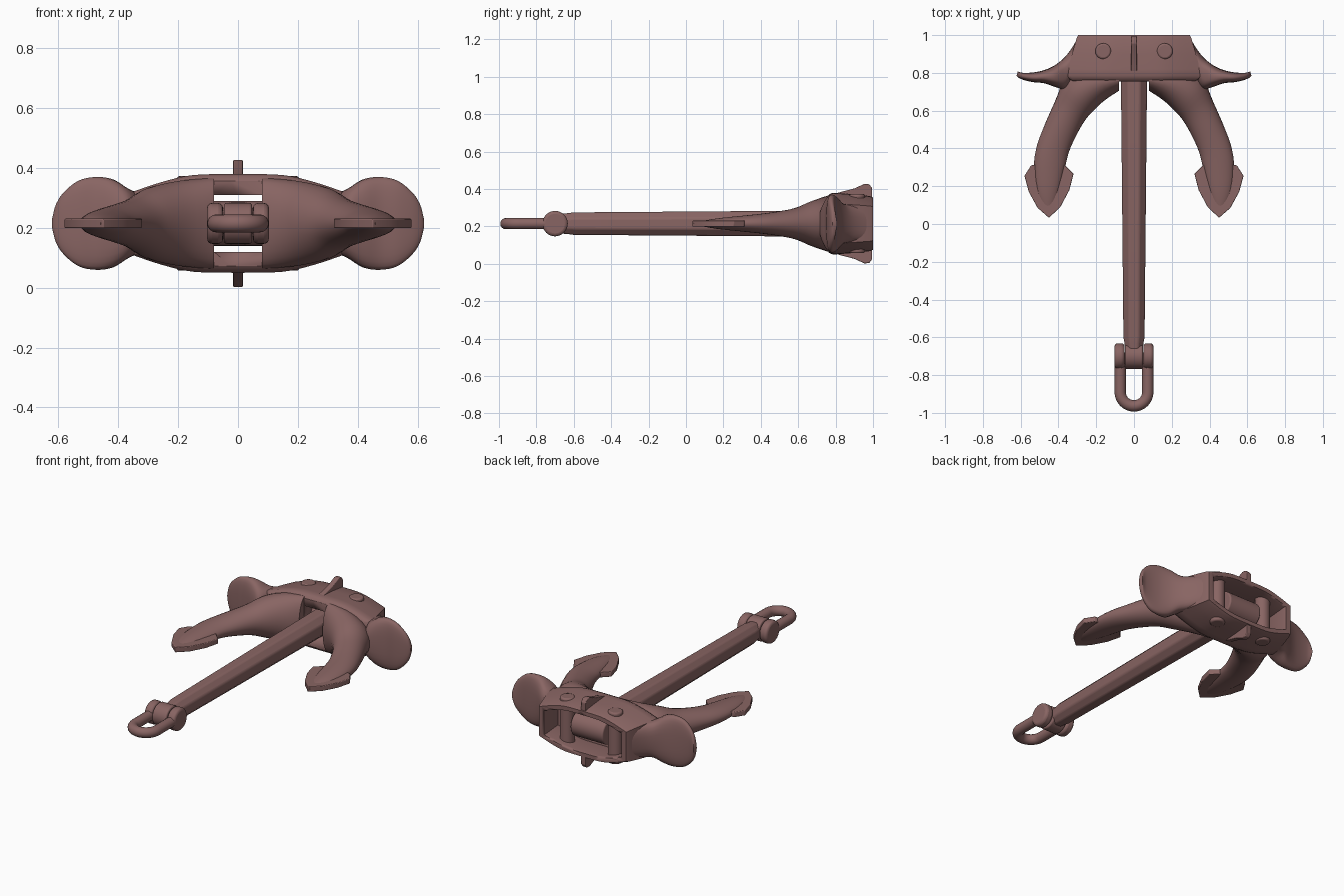
import bpy, bmesh, math
from mathutils import Vector

if "Cube" in bpy.data.objects:
    bpy.data.objects.remove(bpy.data.objects["Cube"])

ZC = 0.215  # height of the anchor's middle plane
mat = bpy.data.materials.new("brown_paint")
mat.diffuse_color = (0.25, 0.13, 0.125, 1)
mat.use_nodes = True
mat.node_tree.nodes["Principled BSDF"].inputs["Base Color"].default_value = mat.diffuse_color


def finish(name, bm, mirror=False, bevel=0, angle=35):
    bmesh.ops.translate(bm, verts=bm.verts, vec=(0, 0, ZC))
    bmesh.ops.recalc_face_normals(bm, faces=bm.faces)
    me = bpy.data.meshes.new(name)
    bm.to_mesh(me)
    bm.free()
    ob = bpy.data.objects.new(name, me)
    bpy.context.collection.objects.link(ob)
    me.materials.append(mat)
    if mirror:
        ob.modifiers.new("mirror", 'MIRROR').use_clip = False
    if bevel:
        b = ob.modifiers.new("bevel", 'BEVEL')
        b.width, b.segments, b.limit_method = bevel, 3, 'ANGLE'
    bpy.context.view_layer.objects.active = ob
    ob.select_set(True)
    bpy.ops.object.shade_smooth_by_angle(angle=math.radians(angle))
    ob.select_set(False)
    return ob


def skin(rings):
    """Closed solid through a list of equal-length rings."""
    bm = bmesh.new()
    vs = [[bm.verts.new(p) for p in r] for r in rings]
    n = len(rings[0])
    for a, b in zip(vs, vs[1:]):
        for i in range(n):
            bm.faces.new((a[i], a[(i + 1) % n], b[(i + 1) % n], b[i]))
    bm.faces.new(vs[0])
    bm.faces.new(vs[-1][::-1])
    return bm


def smooth_rows(rows, steps=4):
    """Catmull-Rom interpolation of rows of numbers."""
    rows = [Vector(r) for r in rows]
    out = []
    for i in range(len(rows) - 1):
        p0, p1, p2, p3 = (rows[min(max(i + k, 0), len(rows) - 1)] for k in (-1, 0, 1, 2))
        for s in range(steps):
            t = s / steps
            out.append(0.5 * (2 * p1 + (p2 - p0) * t + (2 * p0 - 5 * p1 + 4 * p2 - p3) * t**2
                              + (3 * p1 - p0 - 3 * p2 + p3) * t**3))
    return out + [rows[-1]]


def blade(rows, power, n=28):
    """Rows (x1, y1, x2, y2, h): oval sections spanning two edge curves."""
    rings = []
    for x1, y1, x2, y2, h in smooth_rows(rows):
        ring = []
        for i in range(n):
            a = 2 * math.pi * i / n
            c, s = math.cos(a), math.sin(a)
            u = 0.5 + 0.5 * math.copysign(abs(c)**power, c)
            ring.append((x1 + (x2 - x1) * u, y1 + (y2 - y1) * u,
                         max(h, 0.003) * math.copysign(abs(s)**power, s)))
        rings.append(ring)
    return skin(rings)


def prism(pts, axis, lo, hi):
    """Extrude a 2D outline along an axis."""
    def put(p, d):
        q = list(p)
        q.insert(axis, d)
        return q
    return skin([[put(p, d) for p in pts] for d in (lo, hi)])


def circle(cx, cy, r, n=32):
    return [(cx + r * math.cos(2 * math.pi * i / n), cy + r * math.sin(2 * math.pi * i / n)) for i in range(n)]


# Crown: hollow rounded box, tapering towards the back
half = smooth_rows([(0, 1), (0.42, 0.98), (0.72, 0.84), (1, 0.64)])
outline = [tuple(p) for p in half[1:]]
outline = [(-x, z) for x, z in outline[::-1]] + [(0, 1)] + outline
outline += [(x, -z) for x, z in outline[::-1]]


def crown_loft(rows):
    return skin([[(x * w, y, z * h) for x, z in outline] for y, w, h in rows])


crown = finish("crown", crown_loft([(0.755, 0.32, 0.142), (0.765, 0.34, 0.156), (0.785, 0.352, 0.165),
                                   (0.82, 0.35, 0.163), (0.9, 0.328, 0.157), (0.985, 0.303, 0.147),
                                   (1.0, 0.295, 0.14)]))
cavity = finish("cavity_cutter", crown_loft([(0.84, 0.28, 0.125), (0.985, 0.258, 0.112), (1.05, 0.275, 0.128)]))
slot = finish("slot_cutter", prism([(-0.08, -0.095), (0.08, -0.095), (0.08, 0.095), (-0.08, 0.095)], 1, 0.6, 0.9))
for c in (cavity, slot):
    c.hide_render = True
    c.hide_set(True)
    m = crown.modifiers.new(c.name, 'BOOLEAN')
    m.operation, m.object, m.solver = 'DIFFERENCE', c, 'EXACT'
    # put the cut before the smoothing modifier
    crown.modifiers.move(len(crown.modifiers) - 1, 0)

# Curved arms running from the crown to the fluke tips
finish("arms", blade([(0.08, 0.705, 0.081, 0.83, 0.152), (0.155, 0.655, 0.24, 0.83, 0.142),
                      (0.22, 0.595, 0.36, 0.77, 0.12), (0.265, 0.54, 0.42, 0.645, 0.085),
                      (0.31, 0.46, 0.475, 0.52, 0.065), (0.345, 0.38, 0.515, 0.41, 0.052),
                      (0.365, 0.3, 0.53, 0.3, 0.042), (0.4, 0.16, 0.515, 0.16, 0.027),
                      (0.445, 0.04, 0.46, 0.04, 0.005)], 1.0), mirror=True)

# Arrow shaped fluke blades
finish("flukes", prism([(0.37, 0.315), (0.32, 0.265), (0.342, 0.18), (0.39, 0.09), (0.45, 0.033),
                        (0.51, 0.085), (0.557, 0.17), (0.58, 0.255), (0.545, 0.31), (0.45, 0.33)],
                       2, -0.016, 0.016), mirror=True, bevel=0.004)

# Round tripping palms flaring out from the crown sides
finish("palms", blade([(0.292, 0.996, 0.31, 0.84, 0.09), (0.33, 0.93, 0.325, 0.78, 0.1),
                       (0.37, 0.88, 0.36, 0.715, 0.115), (0.42, 0.84, 0.415, 0.725, 0.147),
                       (0.475, 0.815, 0.475, 0.745, 0.155), (0.53, 0.803, 0.535, 0.751, 0.143),
                       (0.58, 0.8, 0.582, 0.762, 0.105), (0.605, 0.804, 0.61, 0.774, 0.065),
                       (0.615, 0.808, 0.622, 0.784, 0.02)], 0.75), mirror=True, angle=50)

# Fins on the top and bottom centre line of the crown
fin = [(0.78, 0.155), (0.83, 0.17), (0.9, 0.188), (0.955, 0.213), (0.98, 0.21), (0.995, 0.19), (0.995, 0.12), (0.8, 0.14)]
for name, s in (("top_fin", 1), ("bottom_fin", -1)):
    finish(name, prism([(y, s * z) for y, z in fin], 0, -0.016, 0.016), bevel=0.004)

# Upright pins through the crown
finish("crown_pins", prism(circle(0.163, 0.915, 0.042), 2, -0.158, 0.158), mirror=True, bevel=0.01)

# Shank: tapered bar with chamfered corners, plus its two round ends
rings = []
for y, w, h in ((-0.70, 0.045, 0.05), (-0.63, 0.05, 0.056), (-0.6, 0.056, 0.06), (0.76, 0.069, 0.07), (0.89, 0.069, 0.07)):
    k = 0.45
    rings.append([(w, y, -h * k), (w, y, h * k), (w * k, y, h), (-w * k, y, h),
                  (-w, y, h * k), (-w, y, -h * k), (-w * k, y, -h), (w * k, y, -h)])
finish("shank", skin(rings), bevel=0.008)
finish("shank_eye", prism(circle(-0.7, 0, 0.068), 0, -0.047, 0.047), bevel=0.008)
finish("shank_trunnion", prism(circle(0.89, 0, 0.075), 0, -0.11, 0.11), bevel=0.008)

# Shackle: U-shaped loop with round lugs
path = [(0.073, -0.68), (0.073, -0.89)]
path += [(0.073 * math.cos(a), -0.89 - 0.073 * math.sin(a)) for a in (math.pi * i / 20 for i in range(1, 20))]
path += [(-0.073, -0.89), (-0.073, -0.68)]
rings = []
for i, p in enumerate(path):
    a, b = Vector(path[max(i - 1, 0)]), Vector(path[min(i + 1, len(path) - 1)])
    t = (b - a).normalized()
    rings.append([(p[0] - t.y * u, p[1] + t.x * u, v) for u, v in circle(0, 0, 0.03, 16)])
finish("shackle", skin(rings))
finish("shackle_lugs", prism(circle(-0.7, 0, 0.068), 0, 0.05, 0.103), mirror=True, bevel=0.016)
